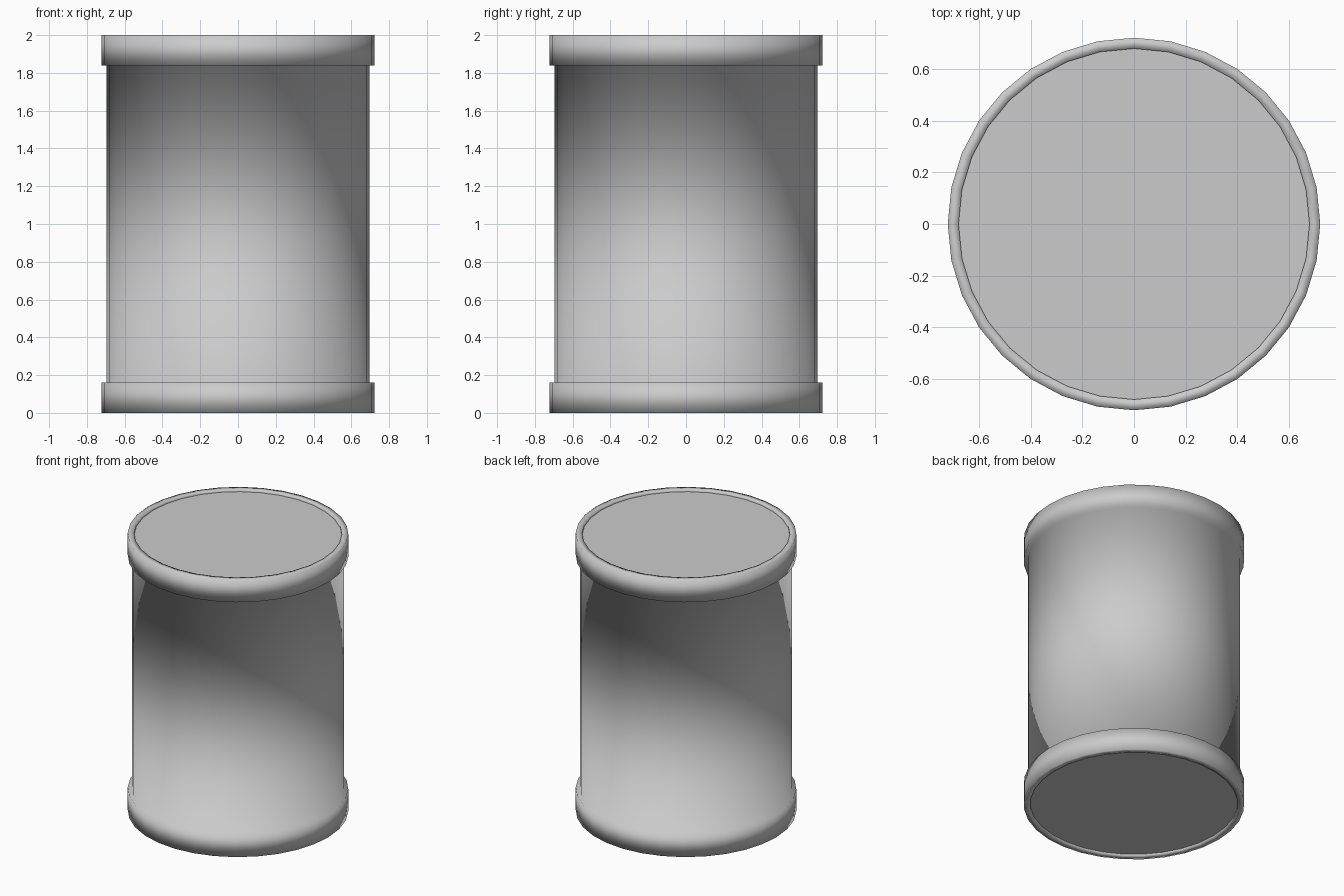
import bpy, bmesh
from math import cos, sin, tau

if "Cube" in bpy.data.objects:
    bpy.data.objects.remove(bpy.data.objects["Cube"])

SIDES = 32
H = 2.0          # total height
R_RIM = 0.722    # collar radius
R_BODY = 0.695   # barrel radius
R_CAP = 0.68     # inset end disc radius
COLLAR = 0.16    # collar height
INSET = 0.015    # depth of the end discs


def finish(name, bm, smooth):
    bmesh.ops.recalc_face_normals(bm, faces=bm.faces)
    for f in bm.faces:
        f.smooth = smooth
    mesh = bpy.data.meshes.new(name)
    bm.to_mesh(mesh)
    bm.free()
    obj = bpy.data.objects.new(name, mesh)
    bpy.context.collection.objects.link(obj)
    return obj


def ring(bm, r, z):
    return [bm.verts.new((r * cos(tau * i / SIDES), r * sin(tau * i / SIDES), z))
            for i in range(SIDES)]


# Barrel with both collars: one lathed profile, softly shaded throughout
lower = [(R_CAP, INSET), (R_CAP, 0), (R_RIM, 0), (R_RIM, COLLAR), (R_BODY, COLLAR)]
profile = lower + [(r, H - z) for r, z in reversed(lower)]
bm = bmesh.new()
rings = [ring(bm, r, z) for r, z in profile]
for a, b in zip(rings, rings[1:]):
    for i in range(SIDES):
        j = (i + 1) % SIDES
        bm.faces.new((a[i], a[j], b[j], b[i]))
# orient outward using temporary end caps
ends = [bm.faces.new(rings[0]), bm.faces.new(rings[-1])]
bmesh.ops.recalc_face_normals(bm, faces=bm.faces)
bmesh.ops.delete(bm, geom=ends, context='FACES_ONLY')
finish("barrel_with_collars", bm, True)

# Flat discs set slightly into each end
for name, z, up in (("bottom_disc", INSET, False), ("top_disc", H - INSET, True)):
    bm = bmesh.new()
    verts = ring(bm, R_CAP, z)
    bm.faces.new(verts if up else verts[::-1])
    mesh = bpy.data.meshes.new(name)
    bm.to_mesh(mesh)
    bm.free()
    bpy.context.collection.objects.link(bpy.data.objects.new(name, mesh))
